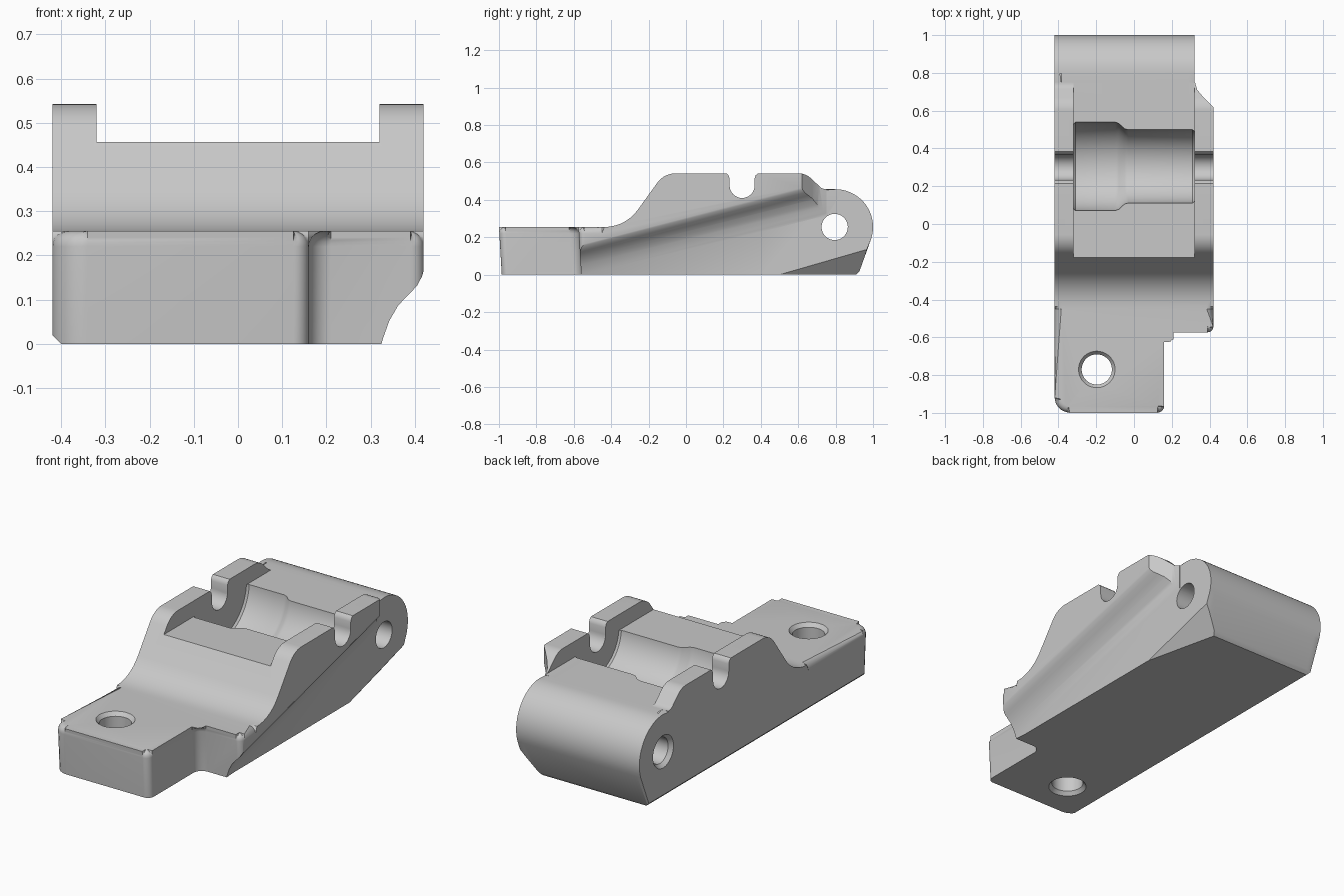
import bpy, bmesh, math
from mathutils import Vector

if "Cube" in bpy.data.objects:
    bpy.data.objects.remove(bpy.data.objects["Cube"])

W, POCKET, HINGE_X = 0.42, 0.32, 0.32
TAB_TOP, FLOOR, TOP = 0.255, 0.457, 0.542
RIM = 0.035
JOIN_Y = -0.45

metal = bpy.data.materials.new("grey_metal")
metal.use_nodes = True
grey = (0.58, 0.58, 0.58, 1)
metal.diffuse_color = grey
metal.node_tree.nodes["Principled BSDF"].inputs["Base Color"].default_value = grey


def rounded(corners, steps=7):
    """Outline from (a, b, radius) corners, with arcs at the rounded ones."""
    out = []
    for i, (a, b, r) in enumerate(corners):
        p = Vector((a, b))
        if not r:
            out.append(p)
            continue
        u = (Vector(corners[i - 1][:2]) - p).normalized()
        v = (Vector(corners[(i + 1) % len(corners)][:2]) - p).normalized()
        half = u.angle(v) / 2
        centre = p + (u + v).normalized() * r / math.sin(half)
        s = p + u * r / math.tan(half) - centre
        e = p + v * r / math.tan(half) - centre
        out += [centre + s.lerp(e, k / steps).normalized() * r for k in range(steps + 1)]
    return out


def arc(cx, cy, r, start, end, steps):
    angles = [math.radians(start + (end - start) * k / steps) for k in range(steps + 1)]
    return [Vector((cx + r * math.cos(t), cy + r * math.sin(t))) for t in angles]


def add_object(name, bm):
    bmesh.ops.recalc_face_normals(bm, faces=bm.faces)
    mesh = bpy.data.meshes.new(name)
    bm.to_mesh(mesh)
    bm.free()
    mesh.materials.append(metal)
    ob = bpy.data.objects.new(name, mesh)
    bpy.context.collection.objects.link(ob)
    return ob


def prism(name, outline, place, lo, hi, rim=None, shape=None):
    """Extrude an outline; rim(mid) chooses the end edges to round over."""
    bm = bmesh.new()
    ends = [[bm.verts.new(place(p[0], p[1], t)) for p in outline] for t in (lo, hi)]
    a, b = ends
    edges = []
    for i in range(len(a)):
        j = (i + 1) % len(a)
        bm.faces.new((a[i], a[j], b[j], b[i]))
    for ring in ends:
        face = bm.faces.new(ring)
        edges += face.edges
    if shape:
        shape(bm)
    if rim:
        chosen = [e for e in edges if rim((e.verts[0].co + e.verts[1].co) / 2)]
        bmesh.ops.bevel(bm, geom=chosen, offset=RIM, segments=5, profile=0.5,
                        affect='EDGES', clamp_overlap=False)
    return add_object(name, bm)


def along_x(y, z, t):
    return (t, y, z)


def along_z(x, y, t):
    return (x, y, t)


def lathe(name, stations, place, sides=64):
    """Round cutter from (distance, radius) stations."""
    bm = bmesh.new()
    rings = []
    for d, r in stations:
        rings.append([bm.verts.new(place(r * math.cos(t), r * math.sin(t), d))
                      for t in (2 * math.pi * k / sides for k in range(sides))])
    for a, b in zip(rings, rings[1:]):
        for i in range(sides):
            j = (i + 1) % sides
            bm.faces.new((a[i], a[j], b[j], b[i]))
    bm.faces.new(rings[0])
    bm.faces.new(rings[-1])
    return add_object(name, bm)


def combine(ob, tool, operation='DIFFERENCE'):
    mod = ob.modifiers.new("combine", 'BOOLEAN')
    mod.operation, mod.object, mod.solver = operation, tool, 'EXACT'
    graph = bpy.context.evaluated_depsgraph_get()
    mesh = bpy.data.meshes.new_from_object(ob.evaluated_get(graph))
    ob.modifiers.clear()
    ob.data = mesh
    bpy.data.objects.remove(tool)


def slice_off(ob, point, normal):
    """Remove everything on the normal's side of a plane and close the cut."""
    bm = bmesh.new()
    bm.from_mesh(ob.data)
    cut = bmesh.ops.bisect_plane(bm, geom=bm.verts[:] + bm.edges[:] + bm.faces[:],
                                 plane_co=point, plane_no=normal, clear_outer=True)
    edges = [e for e in cut["geom_cut"] if isinstance(e, bmesh.types.BMEdge) and e.is_boundary]
    bmesh.ops.holes_fill(bm, edges=edges)
    bm.to_mesh(ob.data)
    bm.free()


# Raised shoulder across the full width
shoulder = rounded([(JOIN_Y, 0, 0), (JOIN_Y, TAB_TOP, 0), (-0.324, TAB_TOP, 0.22),
                    (-0.117, TOP, 0.12), (0.64, TOP, 0.1), (0.73, FLOOR, 0.05),
                    (0.75, FLOOR, 0), (0.75, 0, 0)])
body = prism("clamp_body", shoulder, along_x, -W, W,
             lambda m: m.z > 0.01 and JOIN_Y + 0.001 < m.y < 0.749)


# Stepped front tab with a slightly drafted front
def draft(bm):
    for v in bm.verts:
        if v.co.z < 0.01 and v.co.y < -0.5:
            v.co.y += 0.015


tab = rounded([(-W, -1, 0.08), (0.16, -1, 0.035), (0.16, -0.575, 0.05), (W, -0.575, 0.03),
               (W, JOIN_Y, 0), (-W, JOIN_Y, 0)])
combine(body, prism("front_tab", tab, along_z, 0, TAB_TOP,
                    lambda m: m.z > 0.1 and m.y < JOIN_Y - 0.001, draft), 'UNION')

# Sloping hollow under the side flange
hollow = [(0.32, -1), (0.32, -0.17), (0.328, -0.14), (0.342, -0.1), (0.362, -0.065),
          (0.385, -0.04), (0.405, -0.02), (0.417, 0), (0.423, 0.02), (0.6, 0.02), (0.6, -1)]
combine(body, prism("flange_hollow", hollow,
                    lambda x, h, y: (x, y, h + 0.15 + 0.256 * (y + 0.57)), -0.7, 0.95))
corner = [(0.32, 0.95), (0.32, 0.76), (0.335, 0.71), (0.36, 0.68), (0.42, 0.62),
          (0.6, 0.44), (0.6, 0.95)]
combine(body, prism("flange_end", corner, along_z, -0.1, 0.8))

# Open channel between the side walls
channel = [(-0.3, FLOOR), (0.9, FLOOR), (0.9, 0.8), (-0.3, 0.8)]
combine(body, prism("channel", channel, along_x, -POCKET, POCKET))

# Rounded hinge end
hinge = ([Vector((0.4, 0)), Vector((0.4, FLOOR))] + arc(0.798, 0.255, 0.202, 90, -20, 18)
         + [Vector((0.928, 0.02)), Vector((0.91, 0))])
combine(body, prism("hinge_end", hinge, along_x, -W, HINGE_X,
                    lambda m: m.z > 0.015 and m.y > 0.401), 'UNION')

# Stepped round seat
combine(body, lathe("round_seat",
                    [(-POCKET, 0.225), (-0.31, 0.235), (-0.1, 0.235), (-0.08, 0.228),
                     (-0.05, 0.2), (-0.03, 0.195), (0.31, 0.195), (POCKET, 0.187)],
                    lambda a, b, d: (d, 0.305 + a, 0.475 + b)))

# Shaft slots through both walls
slot = (arc(0.3, 0.477, 0.067, 180, 360, 16)
        + [Vector(p) for p in ((0.367, 0.515), (0.373, 0.532), (0.388, 0.545), (0.388, 0.7),
                               (0.212, 0.7), (0.212, 0.545), (0.227, 0.532), (0.233, 0.515))])
combine(body, prism("shaft_slot", slot, along_x, -0.6, 0.6))

# Hinge pin hole flared on one side, and mounting screw hole flared on both
combine(body, lathe("pin_hole", [(-W - 0.01, 0.097), (-W + 0.02, 0.07), (HINGE_X + 0.1, 0.07)],
                    lambda a, b, d: (d, 0.795 + a, 0.255 + b)))
combine(body, lathe("screw_hole", [(-0.01, 0.105), (0.02, 0.08),
                                   (TAB_TOP - 0.02, 0.08), (TAB_TOP + 0.01, 0.105)],
                    lambda a, b, d: (-0.197 + a, -0.77 + b, d)))

# Bottom edge chamfer and tapered lower hinge corner
slice_off(body, (-W, 0, 0.02), (-1, 0, -1))
slice_off(body, (HINGE_X, 0.5, 0), (0.056, 0.013, -0.045))

# Smooth shading with crisp edges
bpy.context.view_layer.objects.active = body
body.select_set(True)
bpy.ops.object.shade_smooth_by_angle(angle=math.radians(30))
